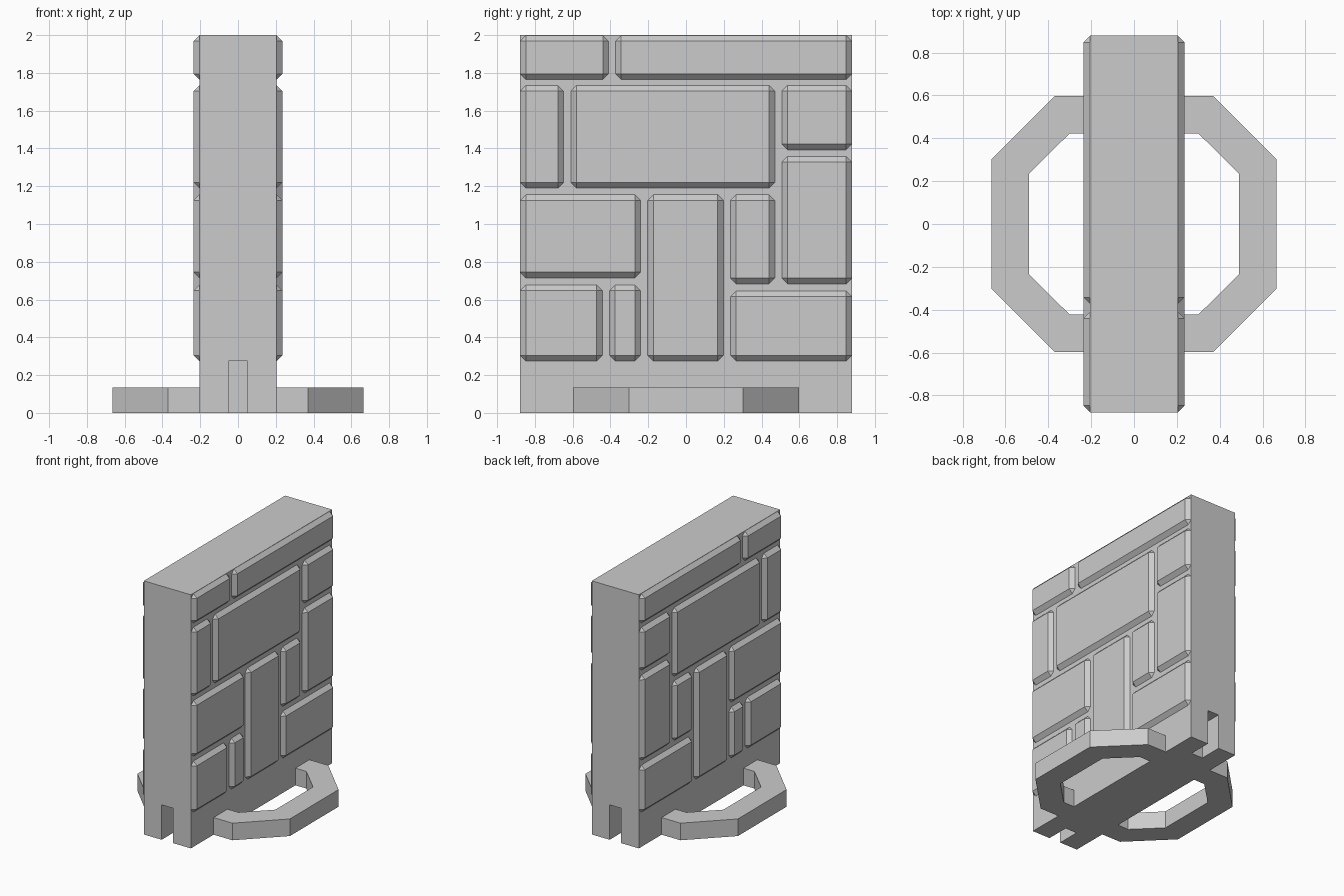
import bpy
import bmesh

old = bpy.data.objects.get("Cube")
if old:
    bpy.data.objects.remove(old, do_unlink=True)

stone = bpy.data.materials.new("stone_grey")
stone.use_nodes = True
GREY = (0.6, 0.6, 0.6, 1)
stone.diffuse_color = GREY
stone.node_tree.nodes["Principled BSDF"].inputs["Base Color"].default_value = GREY


def finish(name, bm):
    """Turn a bmesh into a named, coloured object."""
    bmesh.ops.recalc_face_normals(bm, faces=bm.faces)
    mesh = bpy.data.meshes.new(name)
    bm.to_mesh(mesh)
    bm.free()
    mesh.materials.append(stone)
    obj = bpy.data.objects.new(name, mesh)
    bpy.context.collection.objects.link(obj)
    return obj


def box(name, low, high):
    bm = bmesh.new()
    bmesh.ops.create_cube(bm, size=1)
    for v in bm.verts:
        v.co = [a if c < 0 else b for a, b, c in zip(low, high, v.co)]
    return finish(name, bm)


def extrude_outline(name, points, height):
    bm = bmesh.new()
    face = bm.faces.new([bm.verts.new((x, y, 0)) for x, y in points])
    top = bmesh.ops.extrude_face_region(bm, geom=[face], use_keep_orig=True)
    verts = [g for g in top["geom"] if isinstance(g, bmesh.types.BMVert)]
    bmesh.ops.translate(bm, verts=verts, vec=(0, 0, height))
    return finish(name, bm)


# Wall slab with a clip slot in the foot of each end
HALF_X, HALF_Y = 0.205, 0.88
wall = box("wall_slab", (-HALF_X, -HALF_Y, 0), (HALF_X, HALF_Y, 2))
for end in (-1, 1):
    ys = sorted((end * (HALF_Y - 0.18), end * (HALF_Y + 0.1)))
    cutter = box("slot_cutter", (-0.05, ys[0], -0.1), (0.05, ys[1], 0.275))
    cutter.hide_render = True
    cut = wall.modifiers.new("slot", "BOOLEAN")
    cut.operation, cut.object, cut.solver = "DIFFERENCE", cutter, "EXACT"
    bpy.context.view_layer.objects.active = wall
    bpy.ops.object.modifier_apply(modifier=cut.name)
    bpy.data.objects.remove(cutter, do_unlink=True)

# Stone blocks on both broad faces: y from, y to, z from, z to
BLOCKS = [
    (-.878, -.41, 1.765, 1.998), (-.373, .878, 1.765, 1.998),
    (-.878, -.648, 1.19, 1.733), (-.61, .47, 1.19, 1.733),
    (.507, .878, 1.393, 1.733), (.507, .878, .683, 1.357),
    (-.878, -.24, .715, 1.155), (-.203, .198, .275, 1.155),
    (.235, .47, .683, 1.155), (.235, .878, .275, .645),
    (-.878, -.443, .275, .677), (-.405, -.24, .275, .677),
]
RELIEF = 0.03
for side, label in ((1, "left"), (-1, "right")):
    x0, x1 = sorted((side * 0.12, side * (HALF_X + RELIEF)))
    for i, (y0, y1, z0, z1) in enumerate(BLOCKS, 1):
        block = box(f"{label}_stone_block_{i}", (x0, y0, z0), (x1, y1, z1))
        bevel = block.modifiers.new("chamfer", "BEVEL")
        bevel.width, bevel.segments = RELIEF, 1

    # Octagonal foot loop on this side
    outer = [(0.2, .597), (.37, .597), (.665, .303)]
    inner = [(0.2, .423), (.3, .423), (.49, .235)]
    path = [(x, -y) for x, y in outer] + outer[::-1]
    path += inner + [(x, -y) for x, y in inner[::-1]]
    extrude_outline(f"{label}_foot_loop", [(side * x, y) for x, y in path], 0.135)
